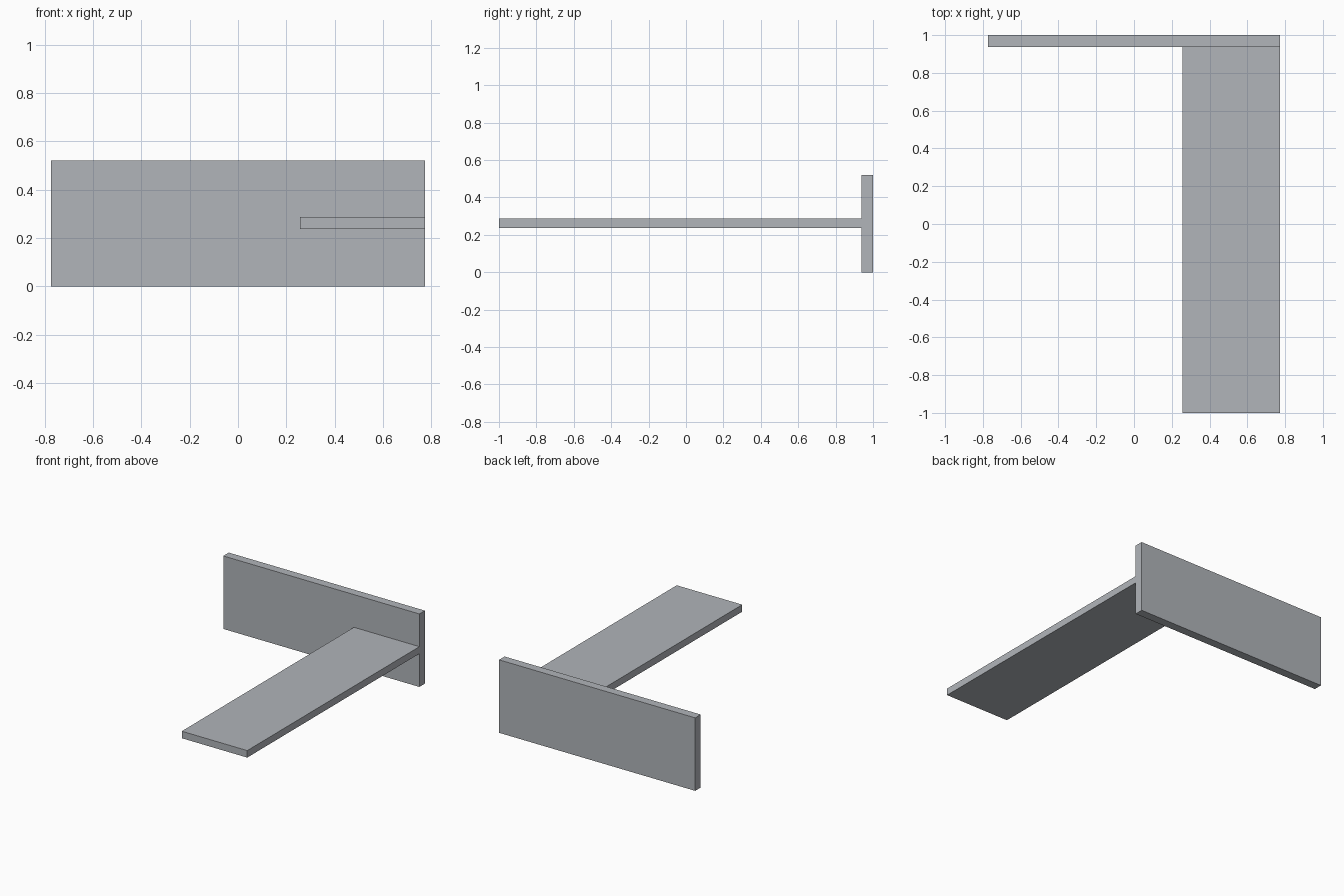
import bpy
import bmesh
from mathutils import Vector

cube = bpy.data.objects.get("Cube")
if cube:
    bpy.data.objects.remove(cube, do_unlink=True)

# Single plain grey for the whole bracket
grey = bpy.data.materials.new("light_grey")
grey.use_nodes = True
colour = (0.44, 0.46, 0.49, 1.0)
grey.diffuse_color = colour
grey.node_tree.nodes["Principled BSDF"].inputs["Base Color"].default_value = colour


def box(name, low, high):
    """Flat-sided box spanning two opposite corners."""
    low, high = Vector(low), Vector(high)
    bm = bmesh.new()
    bmesh.ops.create_cube(bm, size=1)
    bmesh.ops.scale(bm, vec=high - low, verts=bm.verts)
    mesh = bpy.data.meshes.new(name)
    bm.to_mesh(mesh)
    bm.free()
    mesh.materials.append(grey)
    obj = bpy.data.objects.new(name, mesh)
    obj.location = (low + high) / 2
    bpy.context.collection.objects.link(obj)
    return obj


SIDE = 0.773      # half the panel width
JOIN = 0.938      # where the arm meets the panel

# Upright panel across the back
box("back_panel", (-SIDE, JOIN, 0), (SIDE, 1, 0.52))

# Long flat arm reaching forward, flush with the panel's left end
box("forward_arm", (0.257, -1, 0.237), (SIDE, JOIN, 0.287))
